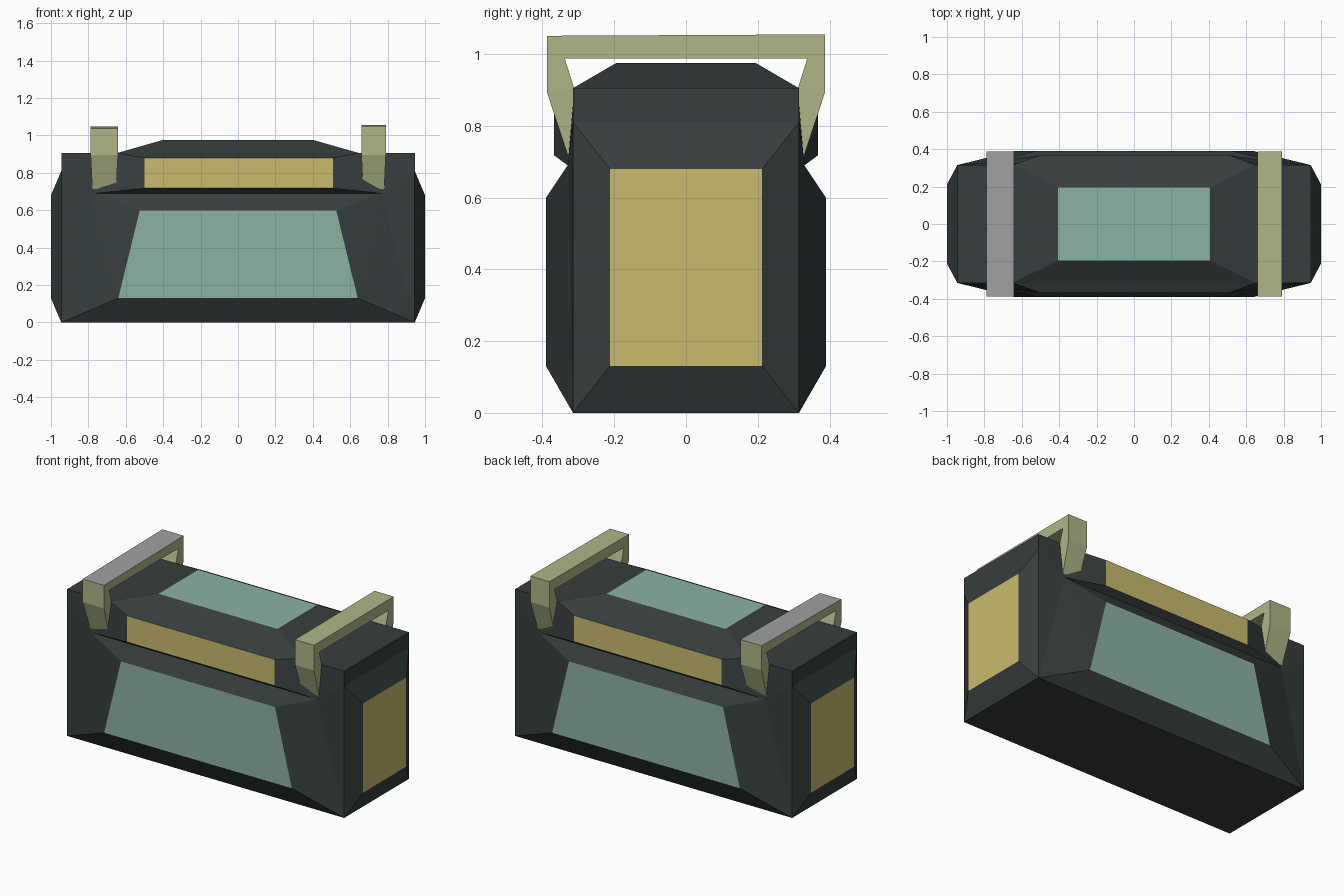
import bpy, bmesh

if "Cube" in bpy.data.objects:
    bpy.data.objects.remove(bpy.data.objects["Cube"])


def material(name, rgb):
    m = bpy.data.materials.new(name)
    m.diffuse_color = (*rgb, 1)
    m.use_nodes = True
    m.node_tree.nodes["Principled BSDF"].inputs["Base Color"].default_value = m.diffuse_color
    return m


DARK = material("charcoal", (0.038, 0.048, 0.048))
TEAL = material("pale_teal", (0.262, 0.445, 0.366))
GOLD = material("dull_gold", (0.584, 0.497, 0.156))
KHAKI = material("khaki", (0.434, 0.468, 0.246))
GREY = material("grey", (0.36, 0.355, 0.36))


def finish(bm, name, mats):
    bmesh.ops.remove_doubles(bm, verts=bm.verts, dist=0.0005)
    bmesh.ops.recalc_face_normals(bm, faces=bm.faces)
    me = bpy.data.meshes.new(name)
    bm.to_mesh(me)
    bm.free()
    for m in mats:
        me.materials.append(m)
    ob = bpy.data.objects.new(name, me)
    bpy.context.collection.objects.link(ob)
    return ob


# ---- Body: faceted shell with raised coloured panels ----
X, Y, TOP, EAVE = 0.945, 0.315, 0.905, 0.81
bm = bmesh.new()


def face(pts, mat=0):
    f = bm.faces.new([bm.verts.new(p) for p in pts])
    f.material_index = mat


def panel(outer, inner, mat):
    """Sloping dark frame from outer loop up to a coloured inner face."""
    face(inner, mat)
    n = len(outer)
    for i in range(n):
        j = (i + 1) % n
        face([outer[i], outer[j], inner[j], inner[i]])


def rect_z(x, y, z):
    return [(-x, -y, z), (x, -y, z), (x, y, z), (-x, y, z)]


# floor and roof
face(rect_z(X, Y, 0))
panel(rect_z(0.65, Y, TOP), rect_z(0.405, 0.195, 0.975), 1)

# end panels, the strip above each, and roof ends
for s in (-1, 1):
    panel([(s * X, -Y, 0), (s * X, Y, 0), (s * X, Y, EAVE), (s * X, -Y, EAVE)],
          [(s, -0.212, 0.13), (s, 0.212, 0.13), (s, 0.212, 0.68), (s, -0.212, 0.68)], 2)
    face([(s * X, -Y, EAVE), (s * X, Y, EAVE), (s * X, Y, TOP), (s * X, -Y, TOP)])
    face([(s * X, -Y, TOP), (s * X, Y, TOP), (s * 0.65, Y, TOP), (s * 0.65, -Y, TOP)])

# long sides: lower teal panel, upper gold strip, corner facets
for t in (-1, 1):
    face([(-0.64, t * 0.39, 0.13), (0.64, t * 0.39, 0.13),
          (0.525, t * 0.39, 0.60), (-0.525, t * 0.39, 0.60)], 1)
    face([(-X, t * Y, 0), (X, t * Y, 0), (0.64, t * 0.39, 0.13), (-0.64, t * 0.39, 0.13)])
    face([(-0.525, t * 0.39, 0.60), (0.525, t * 0.39, 0.60),
          (0.77, t * 0.33, 0.69), (-0.77, t * 0.33, 0.69)])
    panel([(-0.77, t * 0.33, 0.69), (0.77, t * 0.33, 0.69), (0.65, t * Y, TOP), (-0.65, t * Y, TOP)],
          [(-0.5, t * 0.368, 0.718), (0.508, t * 0.368, 0.718),
           (0.508, t * 0.368, 0.88), (-0.5, t * 0.368, 0.88)], 2)
    for s in (-1, 1):
        knee = (s * 0.77, t * 0.33, 0.69)
        low = (s * 0.64, t * 0.39, 0.13)
        face([low, (s * 0.525, t * 0.39, 0.60), knee])
        face([(s * X, t * Y, 0), low, knee])
        face([(s * X, t * Y, 0), knee, (s * X, t * Y, EAVE)])
        face([(s * X, t * Y, EAVE), knee, (s * 0.65, t * Y, TOP), (s * X, t * Y, TOP)])
finish(bm, "body", [DARK, TEAL, GOLD])


# ---- Handles: bridge-shaped strap, legs tapering into the body ----
def handle(name, x0, x1, top, tilt, top_mat):
    bm = bmesh.new()
    cx, hw = (x0 + x1) / 2, (x1 - x0) / 2
    half = [(0.388, top), (0.388, 0.895), (0.322, 0.695),
            (0.30, 0.72), (0.312, 0.905), (0.338, 0.988)]
    rings = []
    for s in (-1, 1):
        cols = []
        for t in (-1, 1):
            cols.append([bm.verts.new((cx + s * hw * (0.86 if z < 0.8 else 1), t * y,
                                       z + (t * tilt if z == top else 0)))
                         for y, z in half])
        rings.append(cols)
    a, b = rings
    # leg side faces (split in quads) and beam side faces
    for r in rings:
        for c in r:
            bm.faces.new([c[0], c[1], c[4], c[5]])
            bm.faces.new([c[1], c[2], c[3], c[4]])
        bm.faces.new([r[0][0], r[0][5], r[1][5], r[1][0]])
    # outer and inner rims
    for k in (0, 1):
        for i in range(5):
            bm.faces.new([a[k][i], a[k][i + 1], b[k][i + 1], b[k][i]])
    bm.faces.new([a[0][5], a[1][5], b[1][5], b[0][5]])
    bm.faces.new([a[0][0], a[1][0], b[1][0], b[0][0]]).material_index = top_mat
    finish(bm, name, [KHAKI, GREY])


handle("left_handle", -0.788, -0.642, 1.042, 0.005, 1)
handle("right_handle", 0.66, 0.79, 1.053, 0.002, 0)
